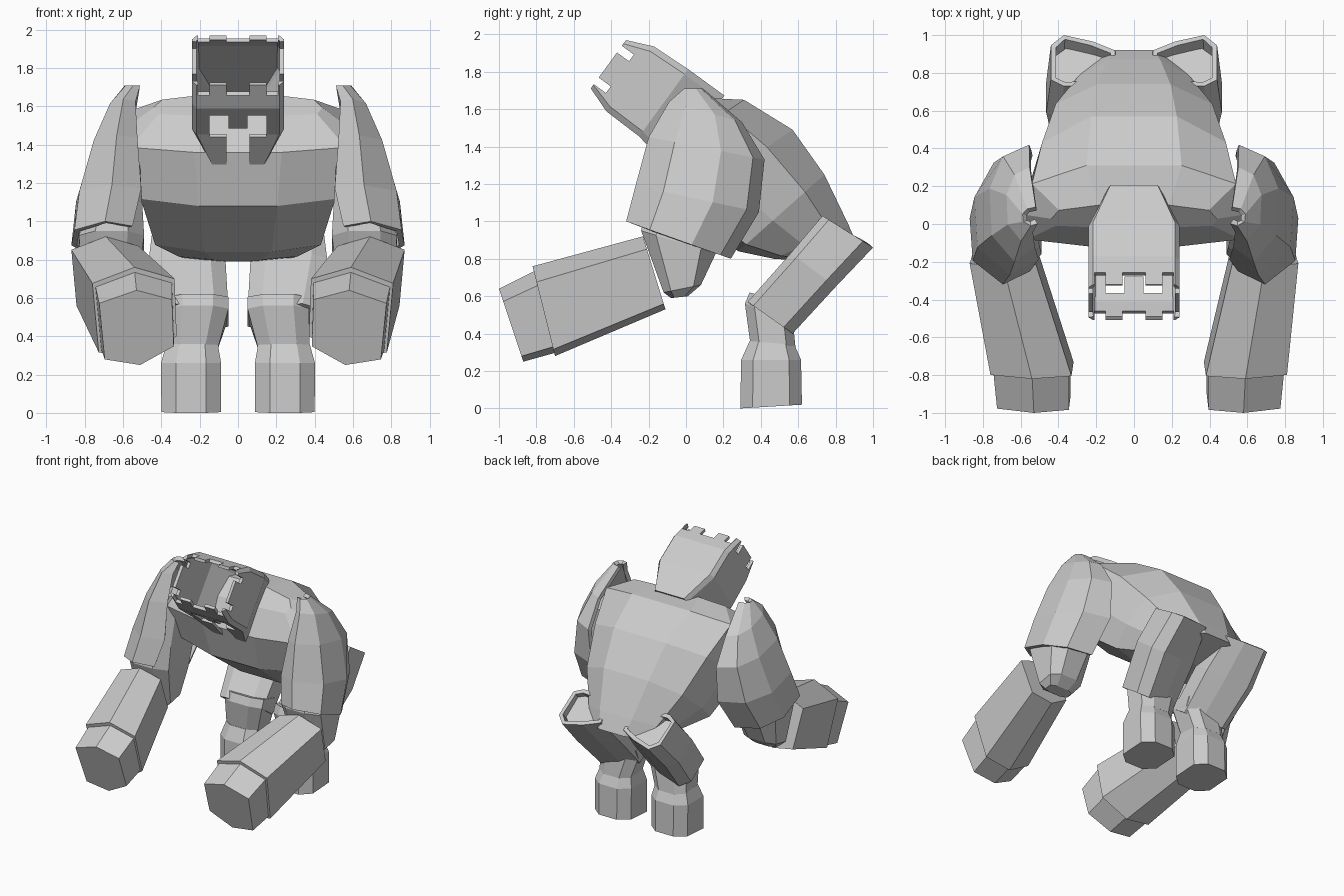
import bpy, bmesh
from mathutils import Vector, Matrix

cube = bpy.data.objects.get("Cube")
if cube:
    bpy.data.objects.remove(cube, do_unlink=True)

stone = bpy.data.materials.new("stone_grey")
stone.use_nodes = True
grey = (0.6, 0.6, 0.6, 1)
stone.diffuse_color = grey
stone.node_tree.nodes["Principled BSDF"].inputs["Base Color"].default_value = grey

# Cross-sections: u runs across x, v runs from the front point to the back point
OCT = [(-.5, -1), (.5, -1), (1, -.6), (1, .6), (.5, 1), (-.5, 1), (-1, .6), (-1, -.6)]
SQUARE = [(-.9, -1), (.9, -1), (1, -.85), (1, .85), (.9, 1), (-.9, 1), (-1, .85), (-1, -.85)]
BODY = [(-.38, -1), (.38, -1), (.94, -.82), (1, -.2), (.9, .55), (.42, 1),
        (-.42, 1), (-.9, .55), (-1, -.2), (-.94, -.82)]
FIST = [(-.1, -1), (.85, -.85), (1, .65), (0, 1), (-.95, .75), (-1, -.5)]
THIGH = [(-.6, -.95), (.6, -1), (1, -.75), (1, .6), (.6, 1), (-.3, .75), (-1, .4), (-1, -.6)]
SHELL = [(-1, -.75), (-.1, -1), (.9, -.55), (1, .25), (.4, .8), (-.75, 1)]


def make_object(name, bm):
    bmesh.ops.recalc_face_normals(bm, faces=bm.faces)
    mesh = bpy.data.meshes.new(name)
    bm.to_mesh(mesh)
    bm.free()
    mesh.materials.append(stone)
    obj = bpy.data.objects.new(name, mesh)
    bpy.context.collection.objects.link(obj)
    return obj


def loft(name, profile, sections, side=1, closed=True, caps=True):
    """Each section: x centre, half width, front (y, z), back (y, z)."""
    bm = bmesh.new()
    rings = []
    for cx, w, front, back in sections:
        f, b = Vector(front), Vector(back)
        mid, half = (f + b) / 2, (b - f) / 2
        ring = []
        for u, v in profile:
            p = mid + half * v
            ring.append(bm.verts.new((side * (cx + u * w), p.x, p.y)))
        rings.append(ring)
    n = len(profile)
    for low, high in zip(rings, rings[1:]):
        for i in range(n if closed else n - 1):
            j = (i + 1) % n
            bm.faces.new((low[i], low[j], high[j], high[i]))
    if caps:
        bm.faces.new(rings[0])
        bm.faces.new(rings[-1])
    return make_object(name, bm)


def thicken(obj, amount):
    mod = obj.modifiers.new("thickness", "SOLIDIFY")
    mod.thickness = amount
    mod.offset = -1


# Hunched torso, from pelvis to neck
loft("torso", BODY, [
    (0, .25, (.62, .79), (.92, .86)),
    (0, .33, (.47, .8), (.87, .98)),
    (0, .46, (.28, .84), (.74, 1.25)),
    (0, .54, (-.04, 1.08), (.57, 1.49)),
    (0, .6, (-.12, 1.36), (.31, 1.65)),
    (0, .44, (-.02, 1.55), (.1, 1.66)),
])

for side, word in ((1, "left"), (-1, "right")):
    # Curved shoulder plate, open towards the body
    plate = loft(word + "_shoulder_plate", SHELL, [
        (.71, .16, (-.32, 1.0), (.24, .8)),
        (.675, .17, (-.27, 1.19), (.39, 1.05)),
        (.645, .12, (-.2, 1.45), (.42, 1.33)),
        (.605, .07, (-.09, 1.64), (.3, 1.53)),
        (.55, .04, (-.01, 1.71), (.09, 1.71)),
    ], side, closed=False, caps=False)
    thicken(plate, .03)
    # Upper arm and elbow
    loft(word + "_upper_arm", OCT, [
        (.59, .07, (-.06, 1.45), (.26, 1.42)),
        (.64, .14, (-.21, 1.12), (.25, 1.0)),
        (.66, .17, (-.24, .95), (.16, .83)),
        (.67, .14, (-.12, .62), (.08, .66)),
        (.67, .1, (-.08, .59), (.01, .6)),
    ], side)
    # Heavy forearm and fist, the right one swung slightly inward
    reach = .59 if side > 0 else .54
    loft(word + "_forearm", FIST, [
        (.69, .18, (-.11, .53), (-.23, .92)),
        (reach, .22, (-.7, .28), (-.82, .76)),
    ], side)
    loft(word + "_fist", FIST, [
        (reach, .205, (-.69, .3), (-.8, .74)),
        (reach - .01, .195, (-.87, .25), (-1.0, .64)),
    ], side)
    # Hollow thigh guard around the thigh, then shin and foot
    guard = loft(word + "_thigh_guard", THIGH, [
        (.27, .17, (.73, 1.03), (1.0, .86)),
        (.265, .2, (.56, .83), (.8, .65)),
        (.23, .18, (.33, .57), (.57, .4)),
    ], side, caps=False)
    thicken(guard, .03)
    loft(word + "_thigh", THIGH, [
        (.27, .15, (.71, .98), (.93, .83)),
        (.23, .15, (.37, .58), (.56, .44)),
    ], side)
    loft(word + "_shin", OCT, [
        (.21, .16, (.34, .62), (.6, .55)),
        (.21, .16, (.315, .56), (.57, .48)),
        (.24, .135, (.345, .34), (.585, .33)),
    ], side)
    loft(word + "_foot", OCT, [
        (.24, .135, (.34, .36), (.58, .34)),
        (.245, .157, (.295, .26), (.615, .26)),
        (.245, .155, (.29, 0), (.62, .02)),
    ], side)

# Hollow tower helmet: h runs along its axis, v from its face to its back
RIM = Vector((0, -.415, 1.84))
AXIS = Vector((0, -.81, .59)).normalized()
BACK = Vector((0, .59, .81)).normalized()


def yz(h, v):
    return (RIM + AXIS * h + BACK * v).yz


helmet = loft("helmet", SQUARE, [
    (0, w, yz(h, f), yz(h, b)) for h, w, f, b in (
        (-.6, .14, -.26, .23), (-.36, .24, -.215, .23),
        (-.14, .24, -.21, .22), (0, .24, -.16, .16))
], caps=False)
thicken(helmet, .025)

# Cutter boxes: crown notches, eyes and mouth slit (x, h and v ranges)
boxes = [(-.06, .06, -.06, .1, -.4, .4)]
boxes += [(-.4, .4, -.08, .1, v - .022, v + .022) for v in (-.11, .1)]
boxes += [(-.06, .06, -.8, -.31, -.4, 0)]
for s in (-1, 1):
    boxes.append((s * .18 - .03, s * .18 + .03, -.06, .1, -.4, .4))
    boxes.append((s * .1 - .05, s * .1 + .05, -.38, -.2, -.4, 0))
frame = Matrix((Vector((1, 0, 0)), AXIS, BACK)).transposed().to_4x4()
frame.translation = RIM
for x0, x1, h0, h1, v0, v1 in boxes:
    bm = bmesh.new()
    place = Matrix.Translation(((x0 + x1) / 2, (h0 + h1) / 2, (v0 + v1) / 2))
    size = Matrix.Diagonal((x1 - x0, h1 - h0, v1 - v0, 1))
    bmesh.ops.create_cube(bm, size=1, matrix=frame @ place @ size)
    cutter = make_object("helmet_cutter", bm)
    cutter.hide_render = True
    mod = helmet.modifiers.new("cut", "BOOLEAN")
    mod.operation = "DIFFERENCE"
    mod.solver = "EXACT"
    mod.object = cutter

# Bake the cuts and drop the cutters
bpy.context.view_layer.update()
graph = bpy.context.evaluated_depsgraph_get()
baked = bpy.data.meshes.new_from_object(helmet.evaluated_get(graph))
helmet.modifiers.clear()
helmet.data = baked
for obj in [o for o in bpy.data.objects if o.name.startswith("helmet_cutter")]:
    bpy.data.objects.remove(obj, do_unlink=True)
